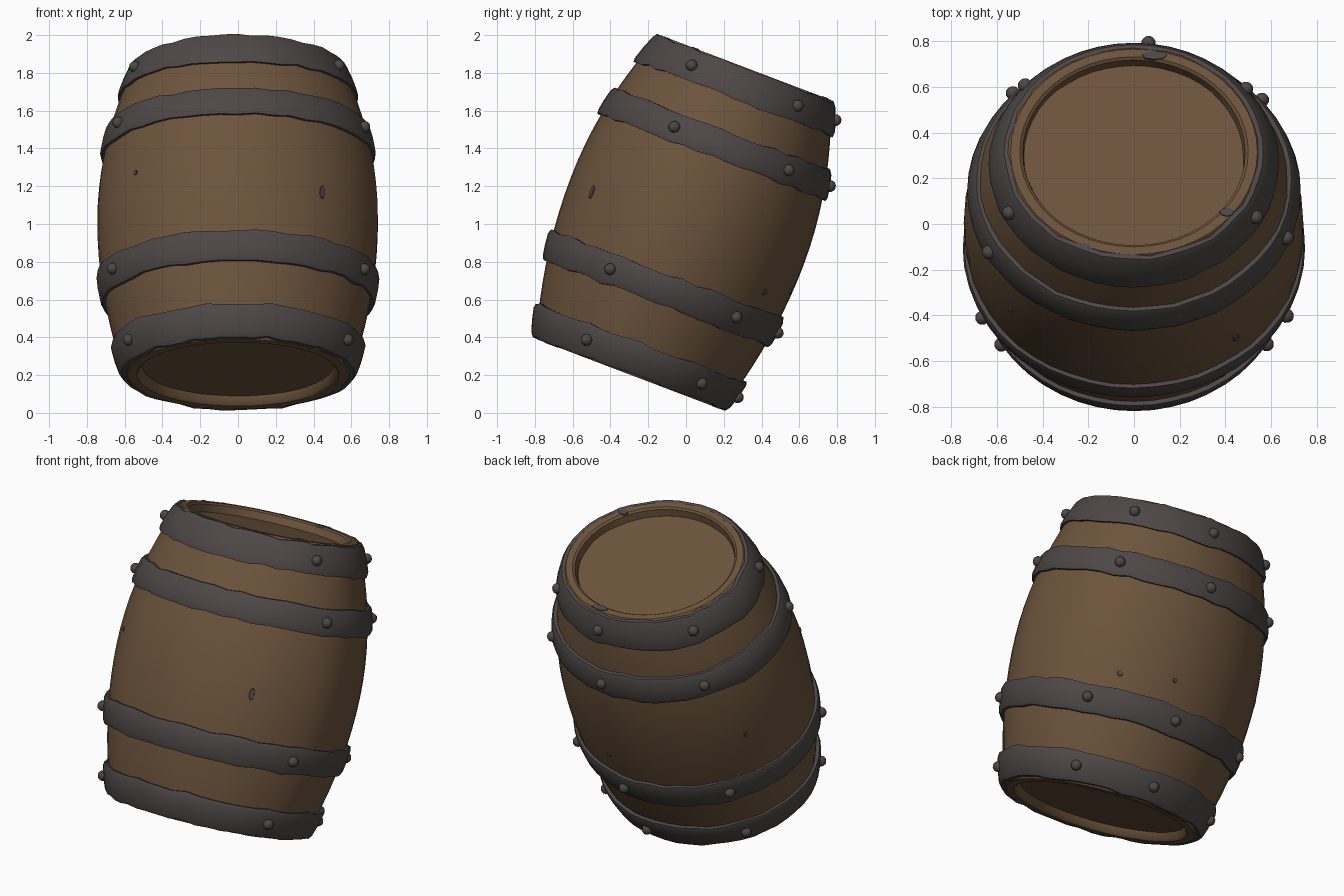
import bpy
import bmesh
import random
from math import sin, cos, pi, radians
from mathutils import Matrix, Vector

random.seed(4)
SEG = 48
FLAT = 0.89                      # barrel is slightly oval
TILT = Matrix.Translation((0, 0.005, 1.01)) @ Matrix.Rotation(radians(-20.8), 4, 'X')

cube = bpy.data.objects.get("Cube")
if cube:
    bpy.data.objects.remove(cube, do_unlink=True)


def material(name, color):
    mat = bpy.data.materials.new(name)
    mat.use_nodes = True
    mat.diffuse_color = (*color, 1)
    bsdf = mat.node_tree.nodes["Principled BSDF"]
    bsdf.inputs["Base Color"].default_value = (*color, 1)
    bsdf.inputs["Roughness"].default_value = 0.8
    return mat


WOOD = material("brown wood", (0.15, 0.088, 0.045))
IRON = material("dark iron", (0.075, 0.062, 0.062))


def bulge(t):
    """Barrel radius at height t along its axis."""
    return 0.743 - (0.255 if t > 0 else 0.2) * t * t


def point(r, t, a):
    return Vector((r * cos(a), r * sin(a) * FLAT, t))


def finish(name, bm, mat):
    bmesh.ops.recalc_face_normals(bm, faces=bm.faces)
    mesh = bpy.data.meshes.new(name)
    bm.to_mesh(mesh)
    bm.free()
    mesh.materials.append(mat)
    obj = bpy.data.objects.new(name, mesh)
    bpy.context.collection.objects.link(obj)
    obj.matrix_world = TILT
    bpy.ops.object.select_all(action='DESELECT')
    obj.select_set(True)
    bpy.context.view_layer.objects.active = obj
    bpy.ops.object.shade_smooth_by_angle(angle=radians(35))
    return obj


def lathe(name, rings, mat, closed):
    """Join rings of points; closed loops the profile, otherwise the ends are capped."""
    bm = bmesh.new()
    loops = [[bm.verts.new(p) for p in ring] for ring in rings]
    pairs = list(zip(loops, loops[1:]))
    if closed:
        pairs.append((loops[-1], loops[0]))
    for a, b in pairs:
        for i in range(SEG):
            j = (i + 1) % SEG
            bm.faces.new((a[i], a[j], b[j], b[i]))
    if not closed:
        bm.faces.new(loops[0])
        bm.faces.new(loops[-1])
    return finish(name, bm, mat)


ANGLES = [2 * pi * i / SEG for i in range(SEG)]

# Wooden body with recessed heads and slightly uneven staves
stave = [random.uniform(-0.004, 0.004) for _ in range(SEG // 3)]
profile = [(0.505, -0.815), (0.52, -0.85), (0.535, -0.862), (0.585, -0.862)]
side = [-0.85 + 1.71 * i / 18 for i in range(19)]
profile += [(bulge(t), t) for t in side]
profile += [(0.54, 0.875), (0.5, 0.875), (0.487, 0.865), (0.48, 0.82)]
rings = [[point(r + stave[i // 3] * (abs(t) < 0.86), t, a) for i, a in enumerate(ANGLES)]
         for r, t in profile]
lathe("barrel_body", rings, WOOD, False)


# Iron hoops with worn edges
def hoop(name, low, high, thick):
    wear_low = [random.uniform(-0.008, 0.008) for _ in ANGLES]
    wear_high = [random.uniform(-0.008, 0.008) for _ in ANGLES]
    rows = [(0, -0.02), (0, 0.65), (0.12, 1), (0.5, 1.08), (0.88, 1), (1, 0.65), (1, -0.02)]
    rings = []
    for u, h in rows:
        ring = []
        for i, a in enumerate(ANGLES):
            t = low + wear_low[i] + (high + wear_high[i] - low - wear_low[i]) * u
            lift = h * thick if h > 0 else h
            ring.append(point(bulge(t) + lift, t, a))
        rings.append(ring)
    lathe(name, rings, IRON, True)


HOOPS = {
    "bottom_hoop": (-0.857, -0.685, 0.03),
    "lower_hoop": (-0.46, -0.295, 0.026),
    "upper_hoop": (0.37, 0.525, 0.026),
    "top_hoop": (0.7, 0.868, 0.024),
}
for name, (low, high, thick) in HOOPS.items():
    hoop(name, low, high, thick)

    # Domed rivets around each hoop
    bm = bmesh.new()
    mid = (low + high) / 2
    for degrees in (-26, 36, 86, 138, 206):
        a = radians(degrees + random.uniform(-4, 4))
        spot = point(bulge(mid) + thick + 0.004, mid, a)
        bmesh.ops.create_icosphere(bm, subdivisions=2, radius=0.032,
                                   matrix=Matrix.Translation(spot))
    finish(name.replace("hoop", "rivets"), bm, IRON)

# Small dark chips on the staves and the upper rim
bm = bmesh.new()


def chip(spot, normal, width, height):
    turn = normal.to_track_quat('Z', 'Y').to_matrix().to_4x4()
    size = Matrix.Diagonal((width, height, 1, 1))
    bmesh.ops.create_cone(bm, cap_ends=True, segments=7, radius1=1, radius2=0.9, depth=0.009,
                          matrix=Matrix.Translation(spot) @ turn @ size)


for degrees, t, width, height in ((223, 0.11, 0.014, 0.014), (-53, -0.03, 0.016, 0.038),
                                  (52, -0.2, 0.018, 0.018), (78, -0.15, 0.014, 0.014),
                                  (150, 0, 0.016, 0.03)):
    a = radians(degrees)
    chip(point(bulge(t), t, a), Vector((cos(a) * FLAT, sin(a), 0)), width, height)
for degrees, width in ((80, 0.06), (-38, 0.035)):
    chip(point(0.515, 0.874, radians(degrees)), Vector((0, 0, 1)), width, 0.022)
finish("dark_chips", bm, IRON)
